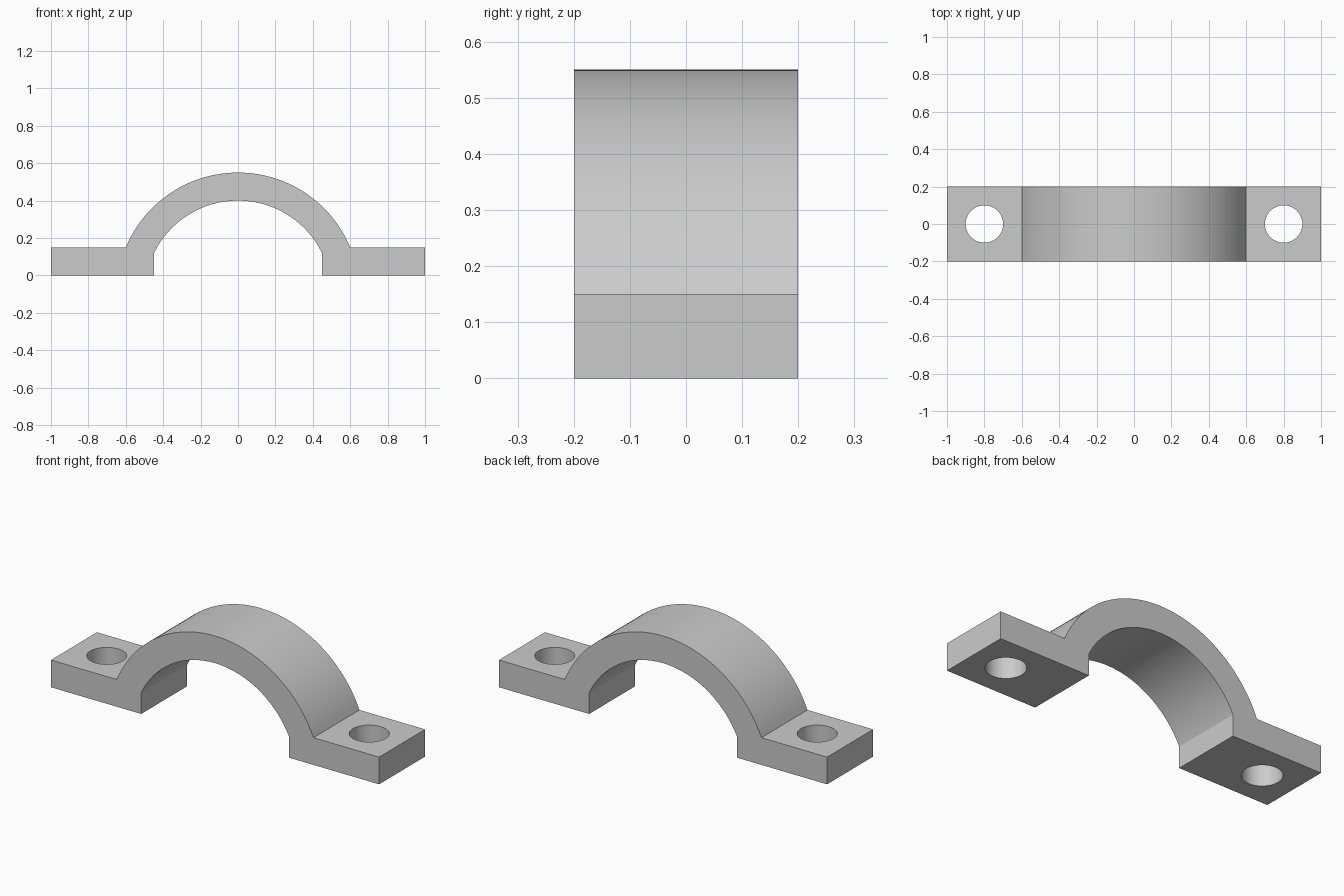
import bpy, bmesh, math

cube = bpy.data.objects.get("Cube")
if cube:
    bpy.data.objects.remove(cube, do_unlink=True)

HALF_DEPTH = 0.2
FOOT_TOP = 0.15
ARC_Z = -0.1            # shared centre height of both arcs
OUTER_R, INNER_R = 0.65, 0.5
OUTER_X, INNER_X = 0.6, 0.45
HOLE_X, HOLE_R = 0.8, 0.1
STEPS = 64

metal = bpy.data.materials.new("light grey metal")
metal.use_nodes = True
colour = (0.6, 0.6, 0.6, 1)
metal.diffuse_color = colour
metal.node_tree.nodes["Principled BSDF"].inputs["Base Color"].default_value = colour


def arc(radius, end_x):
    """Points from -end_x over the top to +end_x."""
    a = math.asin(end_x / radius)
    angles = [-a + 2 * a * i / STEPS for i in range(STEPS + 1)]
    return [(radius * math.sin(t), ARC_Z + radius * math.cos(t)) for t in angles]


def make_object(name, bm):
    bmesh.ops.recalc_face_normals(bm, faces=bm.faces)
    mesh = bpy.data.meshes.new(name)
    bm.to_mesh(mesh)
    bm.free()
    mesh.materials.append(metal)
    obj = bpy.data.objects.new(name, mesh)
    bpy.context.collection.objects.link(obj)
    return obj


# Saddle strap: feet and arch as one extruded profile
profile = [(-1, 0), (-1, FOOT_TOP)] + arc(OUTER_R, OUTER_X) + [(1, FOOT_TOP), (1, 0)]
profile += [(INNER_X, 0)] + arc(INNER_R, INNER_X)[::-1] + [(-INNER_X, 0)]
bm = bmesh.new()
face = bm.faces.new([bm.verts.new((x, -HALF_DEPTH, z)) for x, z in profile])
swept = bmesh.ops.extrude_face_region(bm, geom=[face], use_keep_orig=True)["geom"]
bmesh.ops.translate(bm, vec=(0, 2 * HALF_DEPTH, 0),
                    verts=[v for v in swept if isinstance(v, bmesh.types.BMVert)])
strap = make_object("saddle_strap", bm)

# Bolt holes through both feet
bpy.context.view_layer.objects.active = strap
for side, sign in (("left", 1), ("right", -1)):
    bm = bmesh.new()
    bmesh.ops.create_cone(bm, cap_ends=True, segments=64, radius1=HOLE_R, radius2=HOLE_R, depth=1)
    bmesh.ops.translate(bm, vec=(sign * HOLE_X, 0, 0), verts=bm.verts)
    cutter = make_object(side + "_hole_cutter", bm)
    cutter.hide_render = True
    mod = strap.modifiers.new(side + "_bolt_hole", "BOOLEAN")
    mod.operation = "DIFFERENCE"
    mod.solver = "EXACT"
    mod.object = cutter
    bpy.ops.object.modifier_apply(modifier=mod.name)
    bpy.data.objects.remove(cutter, do_unlink=True)

# Smooth arch and hole walls, crisp edges
bpy.ops.object.select_all(action="DESELECT")
strap.select_set(True)
bpy.ops.object.shade_smooth_by_angle(angle=math.radians(20))
